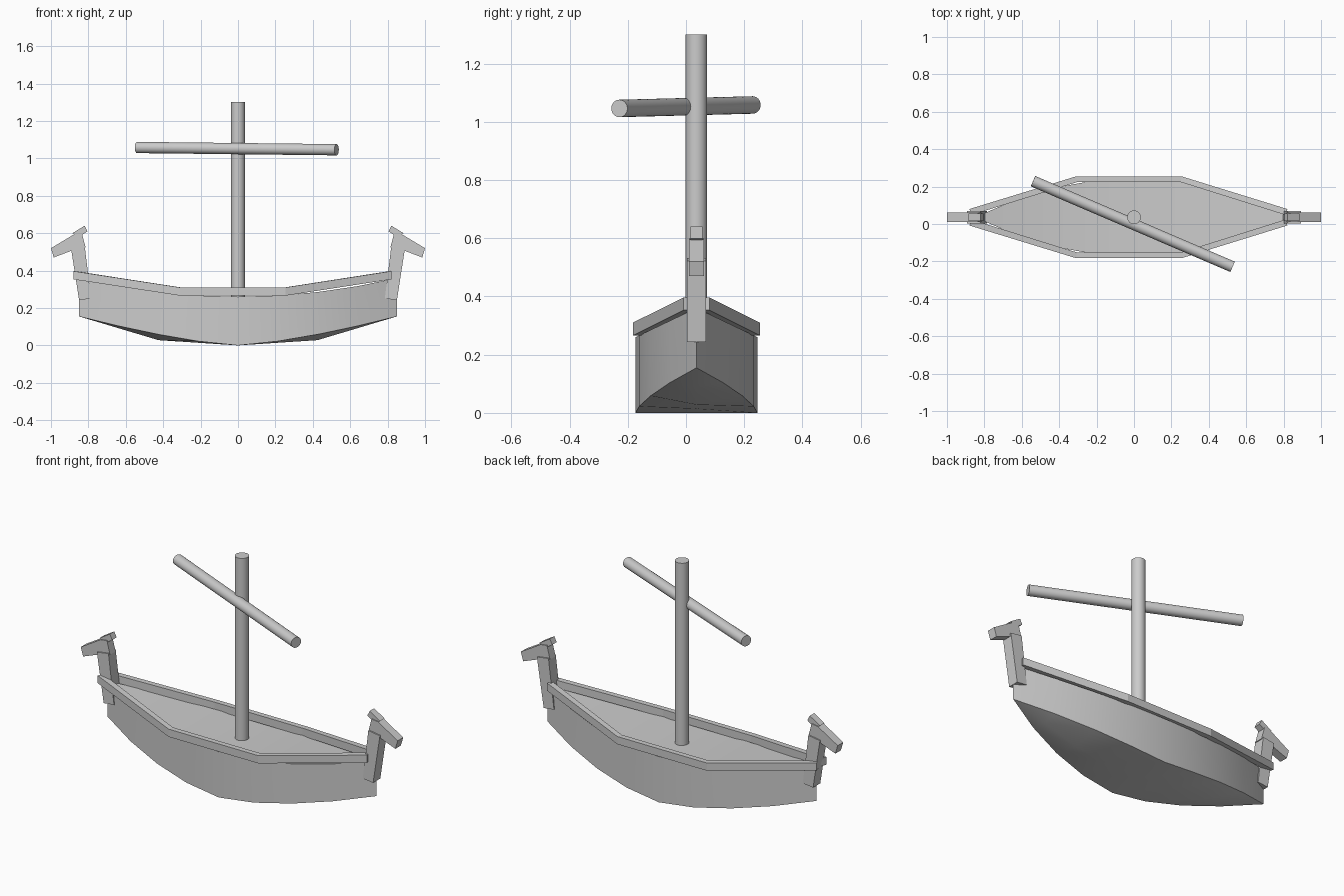
import bpy, bmesh, math
from mathutils import Vector

if "Cube" in bpy.data.objects:
    bpy.data.objects.remove(bpy.data.objects["Cube"])

CY = 0.036  # centre line of the boat


def make(name, verts, faces):
    me = bpy.data.meshes.new(name)
    me.from_pydata(verts, [], faces)
    bm = bmesh.new()
    bm.from_mesh(me)
    bmesh.ops.remove_doubles(bm, verts=bm.verts, dist=1e-4)
    bmesh.ops.dissolve_degenerate(bm, edges=bm.edges, dist=1e-5)
    bmesh.ops.recalc_face_normals(bm, faces=bm.faces)
    bm.to_mesh(me)
    bm.free()
    ob = bpy.data.objects.new(name, me)
    bpy.context.collection.objects.link(ob)
    return ob


def smooth(ob, angle):
    bpy.ops.object.select_all(action='DESELECT')
    ob.select_set(True)
    bpy.context.view_layer.objects.active = ob
    bpy.ops.object.shade_smooth_by_angle(angle=math.radians(angle))


def loft(name, rings):
    """Skin a list of equal closed sections and cap the two ends."""
    n = len(rings[0])
    verts = [v for r in rings for v in r]
    faces = [(i * n + j, i * n + (j + 1) % n, (i + 1) * n + (j + 1) % n, (i + 1) * n + j)
             for i in range(len(rings) - 1) for j in range(n)]
    faces += [tuple(range(n)), tuple(range(len(verts) - n, len(verts)))]
    return make(name, verts, faces)


def prism(name, profile, width, side):
    """Extrude an x-z profile across the centre line; side mirrors x."""
    return loft(name, [[(side * x, CY + s * width / 2, z) for x, z in profile] for s in (-1, 1)])


def rod(name, a, b, radius):
    a, b = Vector(a), Vector(b)
    bpy.ops.mesh.primitive_cylinder_add(vertices=32, radius=radius, depth=(b - a).length,
                                        location=(a + b) / 2)
    ob = bpy.context.object
    ob.name = name
    ob.rotation_euler = (b - a).to_track_quat('Z', 'Y').to_euler()
    smooth(ob, 30)


# Hull: lens-shaped plan, curved deck, vertical sides, shallow keel
stations = []
for i in range(9):
    t = (i - 4) / 4
    a = abs(t)
    x, hw = 0.85 * t, 0.21 * (1 - t * t)
    deck = 0.26 + 0.1 * a * a
    chine = 0.155 * a ** 1.4
    keel = 0.056 * a if a <= 0.5 else 0.028 + (a - 0.5) * 0.254
    stations.append([(x, CY - hw, deck), (x, CY + hw, deck), (x, CY + hw, chine),
                     (x, CY, keel), (x, CY - hw, chine)])
hull = loft("hull", stations)
smooth(hull, 25)

# Rails: three straight lengths on each side, set slightly aft
outer = [(-0.88, 0.044, 0.375), (-0.31, 0.2185, 0.288), (0.255, 0.2185, 0.288), (0.82, 0.044, 0.375)]
inner = [(-0.87, 0.012), (-0.305, 0.188), (0.25, 0.188), (0.81, 0.012)]
for side, name in ((-1, "front_rail"), (1, "back_rail")):
    rings = []
    for (x, y, z), (xi, yi) in zip(outer, inner):
        rings.append([(x, CY + side * y, z - 0.022), (x, CY + side * y, z + 0.022),
                      (xi, CY + side * yi, z + 0.022), (xi, CY + side * yi, z - 0.022)])
    loft(name, rings)

# Animal-head posts at both ends
for side, end in ((-1, "left"), (1, "right")):
    prism(end + "_post", [(0.785, 0.25), (0.85, 0.243), (0.893, 0.522), (0.82, 0.533)], 0.065, side)
    prism(end + "_head", [(1.0, 0.52), (0.985, 0.47), (0.893, 0.505), (0.815, 0.525),
                          (0.835, 0.6), (0.875, 0.595)], 0.05, side)
    prism(end + "_ear", [(0.885, 0.6), (0.82, 0.64), (0.805, 0.61), (0.85, 0.58)], 0.04, side)

# Mast and turned yard
rod("mast", (0, CY, 0.255), (0, CY, 1.3), 0.037)
rod("yard", (-0.54, 0.229, 1.058), (0.527, -0.229, 1.046), 0.03)
